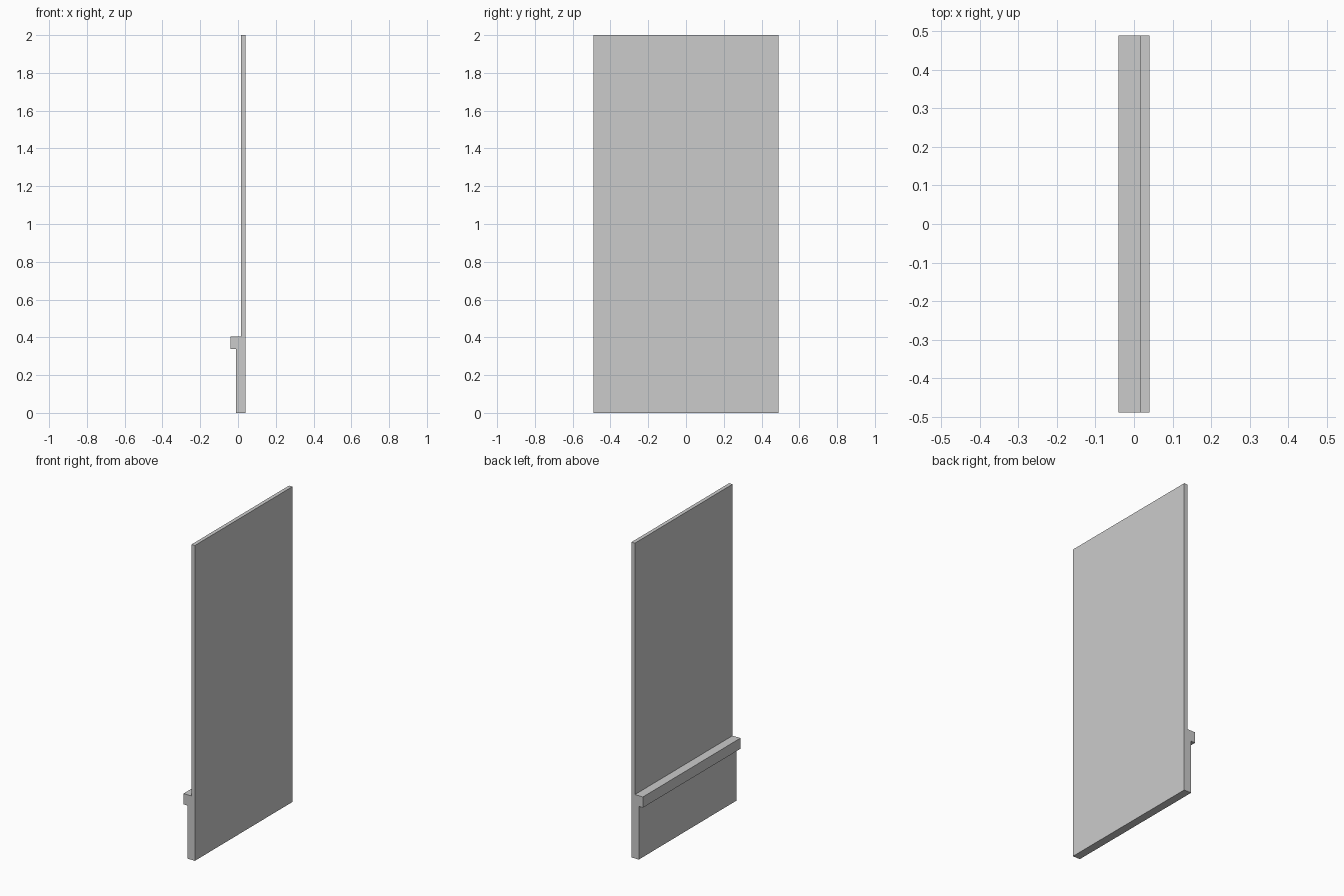
import bpy
import bmesh

if "Cube" in bpy.data.objects:
    bpy.data.objects.remove(bpy.data.objects["Cube"])

HALF_LENGTH = 0.489

# Wall cross-section (x, z): thin upper panel, projecting rail, thicker base
PROFILE = [
    (0.04, 0.0), (0.04, 2.0), (0.016, 2.0), (0.016, 0.405),
    (-0.04, 0.405), (-0.04, 0.337), (-0.011, 0.337), (-0.011, 0.0),
]


def extrude_profile(name, profile, half_length):
    bm = bmesh.new()
    face = bm.faces.new([bm.verts.new((x, -half_length, z)) for x, z in profile])
    result = bmesh.ops.extrude_face_region(bm, geom=[face], use_keep_orig=True)
    moved = [v for v in result["geom"] if isinstance(v, bmesh.types.BMVert)]
    bmesh.ops.translate(bm, verts=moved, vec=(0, 2 * half_length, 0))
    bmesh.ops.recalc_face_normals(bm, faces=bm.faces)
    mesh = bpy.data.meshes.new(name)
    bm.to_mesh(mesh)
    bm.free()
    obj = bpy.data.objects.new(name, mesh)
    bpy.context.collection.objects.link(obj)
    return obj


# Wall panel with chair rail and wainscot base
extrude_profile("wall_panel_with_rail", PROFILE, HALF_LENGTH)
